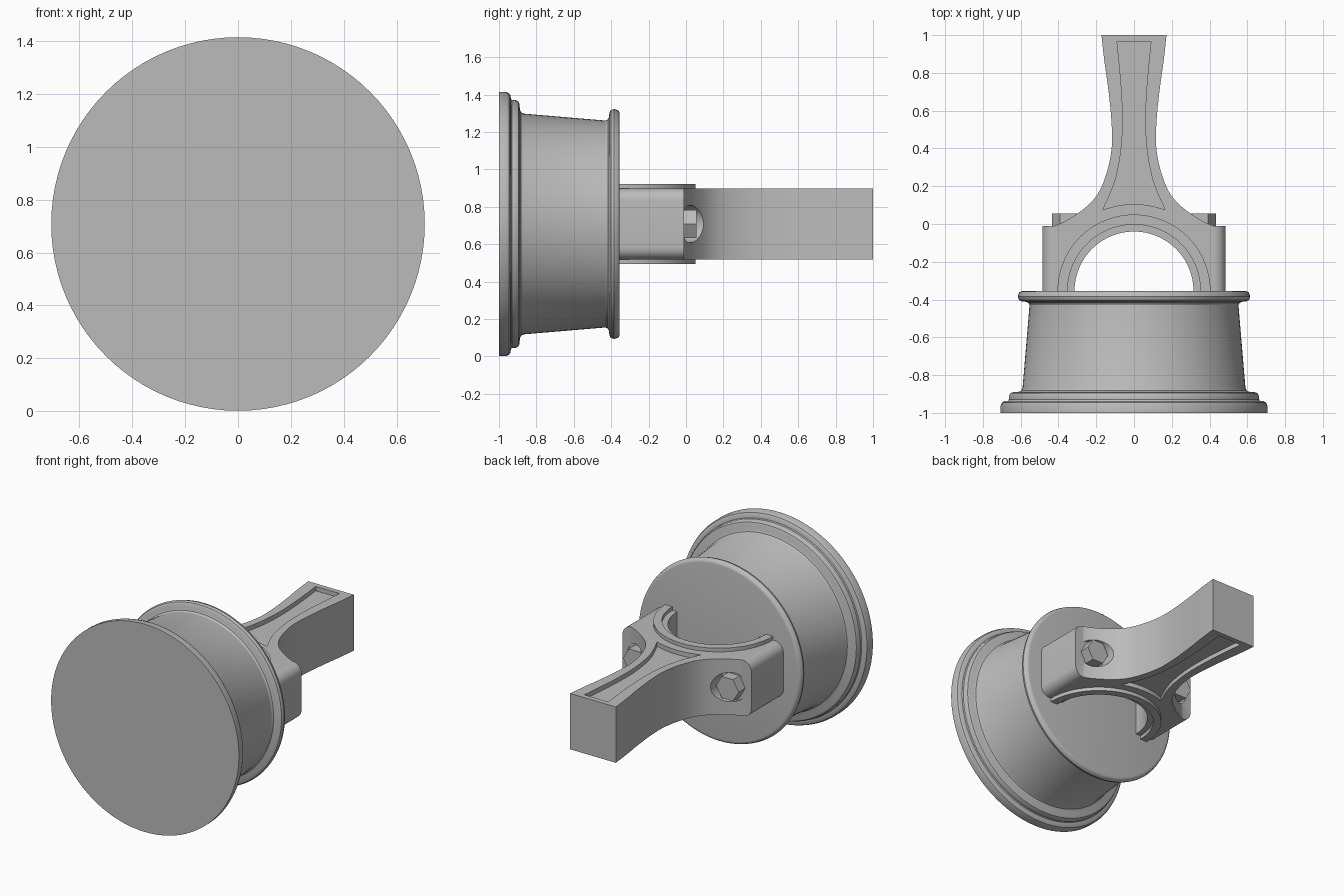
import bpy, bmesh, math
from mathutils import Vector, Matrix
from mathutils.geometry import interpolate_bezier

cube = bpy.data.objects.get("Cube")
if cube:
    bpy.data.objects.remove(cube, do_unlink=True)

MID = 0.708        # height of the main axis
HALF = 0.19        # half thickness of the rod
BACK = -0.355      # rear face of the piston, centre of the bore

steel = bpy.data.materials.new("plain grey metal")
steel.use_nodes = True
GREY = (0.5, 0.5, 0.5, 1)
steel.diffuse_color = GREY
steel.node_tree.nodes["Principled BSDF"].inputs["Base Color"].default_value = GREY


def finish(name, bm):
    """Turn a bmesh into a shaded object."""
    bmesh.ops.recalc_face_normals(bm, faces=bm.faces)
    mesh = bpy.data.meshes.new(name)
    bm.to_mesh(mesh)
    bm.free()
    obj = bpy.data.objects.new(name, mesh)
    bpy.context.collection.objects.link(obj)
    mesh.materials.append(steel)
    smooth(obj)
    return obj


def smooth(obj):
    bpy.ops.object.select_all(action='DESELECT')
    obj.select_set(True)
    bpy.context.view_layer.objects.active = obj
    bpy.ops.object.shade_smooth_by_angle(angle=math.radians(32))


def prism(outline, z0, z1):
    """Extrude an xy outline between two heights."""
    bm = bmesh.new()
    face = bm.faces.new([bm.verts.new((x, y, z0)) for x, y in outline])
    new = bmesh.ops.extrude_face_region(bm, geom=[face])["geom"]
    bmesh.ops.translate(bm, vec=(0, 0, z1 - z0),
                        verts=[v for v in new if isinstance(v, bmesh.types.BMVert)])
    return bm


def rod_y(radius, sides, y0, y1, x):
    """Cylinder along y with a corner pointing along x."""
    bm = bmesh.new()
    bmesh.ops.create_cone(bm, cap_ends=True, segments=sides, radius1=radius,
                          radius2=radius, depth=y1 - y0)
    turn = Matrix.Rotation(math.pi / 2, 4, 'X')
    if sides == 6:
        corner = max(bm.verts, key=lambda v: v.co.x).co
        turn = turn @ Matrix.Rotation(-math.atan2(corner.y, corner.x), 4, 'Z')
    bmesh.ops.transform(bm, verts=bm.verts,
                        matrix=Matrix.Translation((x, (y0 + y1) / 2, MID)) @ turn)
    return bm


def spline(points, steps=6):
    """Smooth curve through the points."""
    p = [Vector((x, y, 0)) for x, y in points]
    tangent = [(p[min(i + 1, len(p) - 1)] - p[max(i - 1, 0)]) / 6 for i in range(len(p))]
    out = []
    for i in range(len(p) - 1):
        out += interpolate_bezier(p[i], p[i] + tangent[i],
                                  p[i + 1] - tangent[i + 1], p[i + 1], steps)[:-1]
    return [(v.x, v.y) for v in out + [p[-1]]]


def arc(radius, a0, a1, steps=48):
    return [(radius * math.cos(a0 + (a1 - a0) * i / steps),
             BACK + radius * math.sin(a0 + (a1 - a0) * i / steps))
            for i in range(steps + 1)]


def mirrored(side):
    return [(-x, y) for x, y in reversed(side)]


def cut(obj, cutter):
    mod = obj.modifiers.new("cut", 'BOOLEAN')
    mod.operation = 'DIFFERENCE'
    mod.solver = 'EXACT'
    mod.object = cutter
    bpy.ops.object.select_all(action='DESELECT')
    obj.select_set(True)
    bpy.context.view_layer.objects.active = obj
    bpy.ops.object.modifier_apply(modifier=mod.name)
    bpy.data.objects.remove(cutter, do_unlink=True)


# Piston body: turned profile of radius and depth
profile = [(0, -1), (.707, -1), (.707, -.965), (.7, -.946), (.686, -.938), (.668, -.936),
           (.663, -.93), (.663, -.912), (.655, -.896), (.64, -.89), (.61, -.888),
           (.597, -.882), (.59, -.868), (.553, -.43), (.56, -.417), (.575, -.411),
           (.595, -.41), (.609, -.402), (.615, -.384), (.609, -.365), (.6, -.357),
           (.59, BACK), (0, BACK)]
bm = bmesh.new()
verts = [bm.verts.new((r, y, MID)) for r, y in profile]
edges = [bm.edges.new(pair) for pair in zip(verts, verts[1:])]
bmesh.ops.spin(bm, geom=verts + edges, cent=(0, 0, MID), axis=(0, 1, 0),
               angle=math.tau, steps=96, use_merge=False)
bmesh.ops.remove_doubles(bm, verts=bm.verts, dist=1e-4)
finish("piston_body", bm)

# Connecting rod: bearing block flowing into a waisted shank
flank = spline([(.42, -.01), (.37, .012), (.3, .055), (.23, .112), (.18, .18), (.145, .27),
                (.124, .36), (.116, .45), (.122, .58), (.137, .72), (.158, .87), (.172, 1)])
side = [(.485, BACK - .005), (.485, -.01)] + flank
outline = side + mirrored(side) + arc(.315, math.pi, 0)
bm = prism(outline, MID - HALF, MID + HALF)
long_edges = [e for e in bm.edges
              if all(abs(v.co.x) > .48 for v in e.verts)
              and abs(e.verts[0].co.y - e.verts[1].co.y) > .1]
bmesh.ops.bevel(bm, geom=long_edges, offset=.065, segments=8, profile=.5, affect='EDGES')
rod = finish("connecting_rod", bm)

# Sunken panel on both faces of the shank
panel_side = spline([(.165, .075), (.122, .17), (.092, .26), (.07, .38), (.06, .52),
                     (.064, .68), (.077, .84), (.09, .965)])
a = math.acos(.165 / .46)
panel = panel_side + mirrored(panel_side) + arc(.46, math.pi - a, a, 16)[1:-1]
for z in (MID - HALF, MID + HALF):
    cut(rod, finish("panel_cutter", prism(panel, z - .03, z + .03)))

# Bolt seats and hexagonal bolt heads
for name, s in (("left", 1), ("right", -1)):
    cut(rod, finish("seat_cutter", rod_y(.1, 48, -.016, .3, s * .35)))
    finish(name + "_bolt", rod_y(.085, 6, -.03, .055, s * .35))
smooth(rod)

# Raised half rings around the bore
ring = arc(.405, 0, math.pi) + arc(.352, math.pi, 0)
for name, s in (("upper", 1), ("lower", -1)):
    z0, z1 = sorted((MID + s * (HALF - .02), MID + s * (HALF + .025)))
    finish(name + "_bearing_ring", prism(ring, z0, z1))
